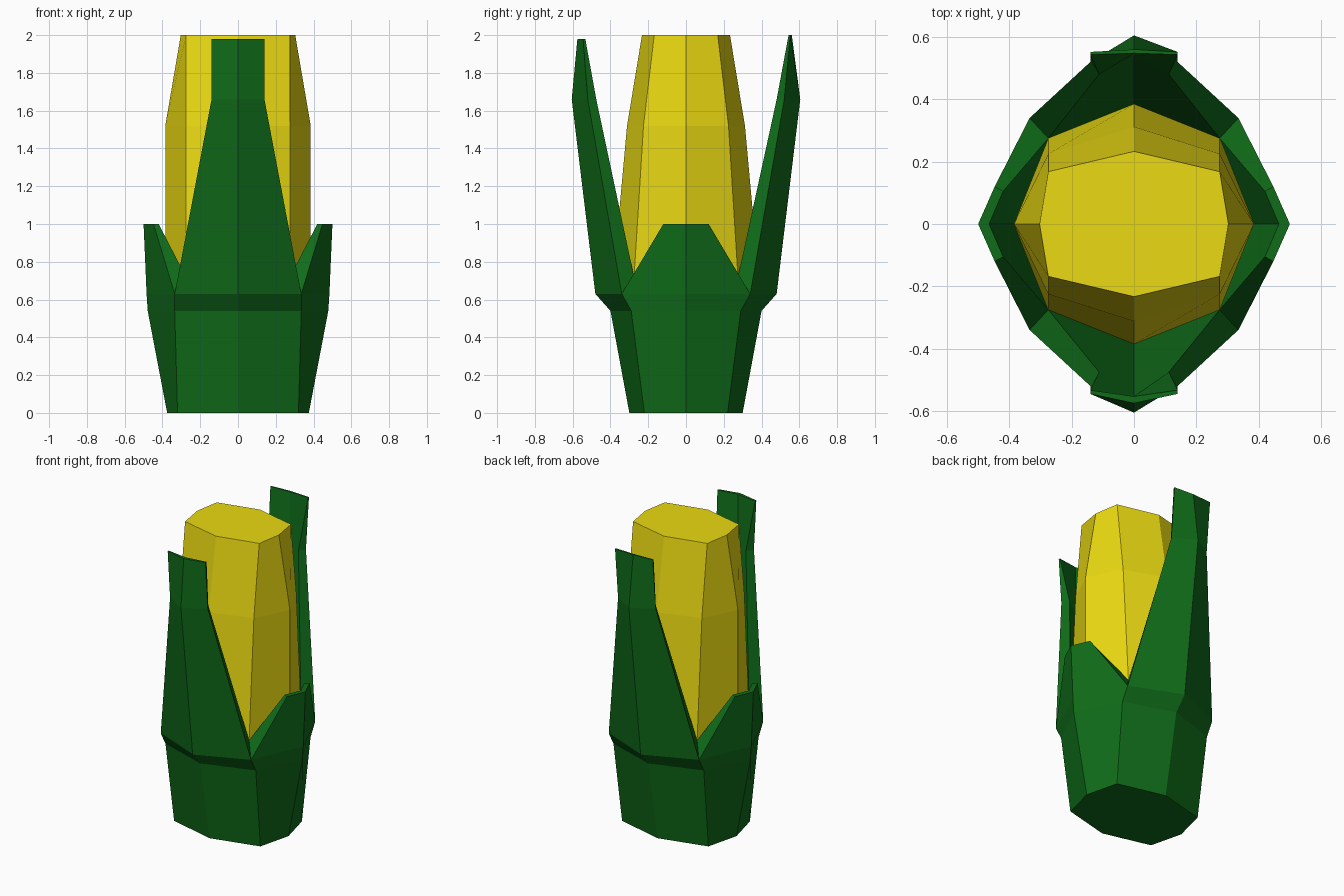
import bpy, bmesh
from mathutils import Matrix
from math import radians

if "Cube" in bpy.data.objects:
    bpy.data.objects.remove(bpy.data.objects["Cube"])


def material(name, color):
    m = bpy.data.materials.new(name)
    m.diffuse_color = (*color, 1)
    m.use_nodes = True
    m.node_tree.nodes["Principled BSDF"].inputs["Base Color"].default_value = m.diffuse_color
    return m


def finish(bm, name, mat):
    bmesh.ops.remove_doubles(bm, verts=bm.verts, dist=0.001)
    bmesh.ops.recalc_face_normals(bm, faces=bm.faces)
    mesh = bpy.data.meshes.new(name)
    bm.to_mesh(mesh)
    bm.free()
    mesh.materials.append(mat)
    ob = bpy.data.objects.new(name, mesh)
    bpy.context.collection.objects.link(ob)


def octagon(x, cx, cy, y):
    return [(x, 0), (cx, cy), (0, y), (-cx, cy), (-x, 0), (-cx, -cy), (0, -y), (cx, -cy)]


green = material("husk_green", (0.005, 0.15, 0.01))
yellow = material("kernel_yellow", (0.83, 0.70, 0.006))

# Cob: three stacked octagons
bm = bmesh.new()
rings = []
for z, dims in ((0.55, (0.385, 0.275, 0.275, 0.385)),
                (0.72, (0.385, 0.275, 0.275, 0.385)),
                (1.52, (0.385, 0.275, 0.225, 0.312)),
                (2.00, (0.303, 0.275, 0.168, 0.233))):
    rings.append([bm.verts.new((x, y, z)) for x, y in octagon(*dims)])
for a, b in zip(rings, rings[1:]):
    for i in range(8):
        j = (i + 1) % 8
        bm.faces.new((a[i], a[j], b[j], b[i]))
bm.faces.new(rings[0][::-1])
bm.faces.new(rings[-1])
finish(bm, "cob", yellow)


# Husk leaf rows: (half width, edge depth, centre depth, z), facing +y
def leaf(bm, base, outer, inner, turn):
    rot = Matrix.Rotation(radians(turn), 4, 'Z')

    def row(r):
        w, e, c, z = r
        return [bm.verts.new(rot @ v) for v in
                (Matrix.Translation(p).to_translation() for p in ((-w, e, z), (0, c, z), (w, e, z)))]

    out = [row(r) for r in base + outer]
    inn = [row(r) for r in inner]
    for strip in (out, inn):
        for a, b in zip(strip, strip[1:]):
            for i in (0, 1):
                bm.faces.new((a[i], a[i + 1], b[i + 1], b[i]))
    # rim joining the outer and inner skins above the notch
    rim = out[len(base) - 1:]
    for k in (0, 2):
        for i in range(len(rim) - 1):
            bm.faces.new((rim[i][k], rim[i + 1][k], inn[i + 1][k], inn[i][k]))
    for i in (0, 1):
        bm.faces.new((out[-1][i], out[-1][i + 1], inn[-1][i + 1], inn[-1][i]))


long_base = [(0.32, 0.22, 0.30, 0), (0.335, 0.29, 0.40, 0.54), (0.335, 0.34, 0.48, 0.63)]
side_base = [(0.22, 0.32, 0.375, 0), (0.29, 0.335, 0.478, 0.54), (0.34, 0.335, 0.484, 0.63)]
notch = (0.275, 0.275, 0.385, 0.72)

bm = bmesh.new()
# Tall front and back leaves
leaf(bm, long_base, [(0.14, 0.52, 0.605, 1.66), (0.14, 0.545, 0.575, 1.98)],
     [notch, (0.112, 0.475, 0.55, 1.66), (0.14, 0.533, 0.553, 1.98)], 180)
leaf(bm, long_base, [(0.14, 0.52, 0.605, 1.66), (0.14, 0.552, 0.56, 2.0)],
     [notch, (0.112, 0.48, 0.54, 1.66), (0.14, 0.543, 0.548, 2.0)], 0)
# Short side leaves
for turn in (90, -90):
    leaf(bm, side_base, [(0.12, 0.447, 0.50, 1.0)],
         [notch, (0.105, 0.42, 0.465, 1.0)], turn)
# Underside and the hidden seat of the cob
for z, dims in ((0, (0.375, 0.32, 0.22, 0.30)), (0.72, (0.385, 0.275, 0.275, 0.385))):
    bm.faces.new([bm.verts.new((x, y, z)) for x, y in octagon(*dims)])
finish(bm, "husk", green)
